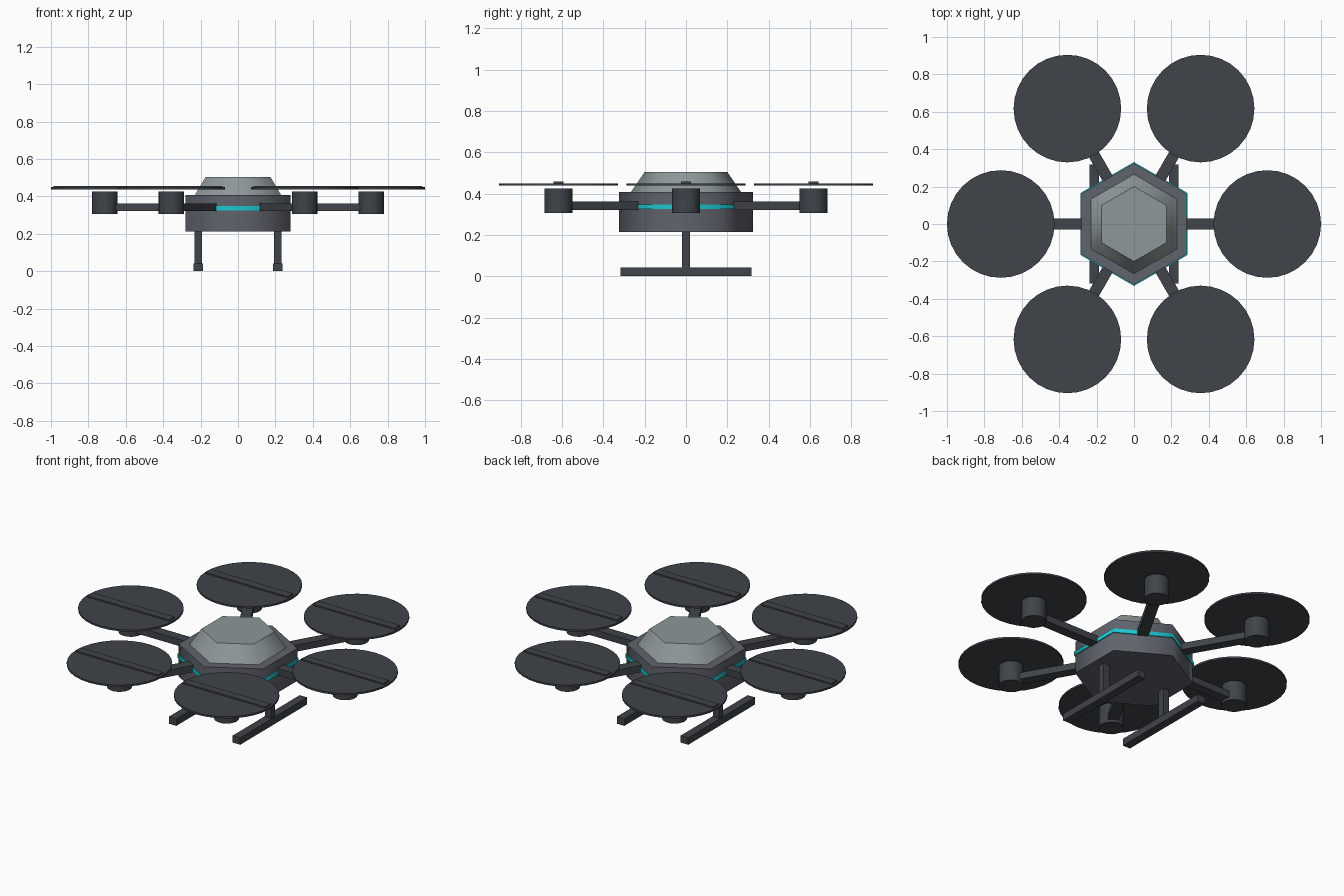
import bpy, math
from math import radians, cos, sin

if "Cube" in bpy.data.objects:
    bpy.data.objects.remove(bpy.data.objects["Cube"])


def material(name, rgb):
    m = bpy.data.materials.new(name)
    m.diffuse_color = (*rgb, 1)
    m.use_nodes = True
    m.node_tree.nodes["Principled BSDF"].inputs["Base Color"].default_value = m.diffuse_color
    return m


HULL = material("slate grey", (0.115, 0.125, 0.150))
DOME = material("pale grey", (0.27, 0.31, 0.315))
DARK = material("charcoal", (0.050, 0.058, 0.068))
TEAL = material("teal", (0.012, 0.56, 0.62))


def finish(name, mat, smooth=None):
    ob = bpy.context.object
    ob.name = name
    ob.data.materials.append(mat)
    if smooth:
        bpy.ops.object.shade_smooth_by_angle(angle=radians(smooth))
    return ob


def prism(name, mat, sides, r1, r2, z0, z1, x=0, y=0, smooth=None):
    bpy.ops.mesh.primitive_cone_add(vertices=sides, radius1=r1, radius2=r2,
                                    depth=z1 - z0, location=(x, y, (z0 + z1) / 2))
    return finish(name, mat, smooth)


def box(name, mat, size, loc, angle=0):
    bpy.ops.mesh.primitive_cube_add(size=1, location=loc, rotation=(0, 0, angle))
    bpy.context.object.scale = size
    bpy.ops.object.transform_apply(location=False, rotation=False, scale=True)
    return finish(name, mat)


# Hexagonal hull, corners pointing front and back
prism("hull", HULL, 6, 0.325, 0.325, 0.213, 0.408, smooth=65)
prism("light_band", TEAL, 6, 0.331, 0.331, 0.324, 0.348, smooth=65)
prism("dome", DOME, 6, 0.267, 0.20, 0.406, 0.504, smooth=55)

# Six arms, each with motor, rotor disc and blade
ARM = 0.7125
for i in range(6):
    a = radians(60 * i)
    x, y = ARM * cos(a), ARM * sin(a)
    mid = 0.45
    box(f"arm_{i}", DARK, (0.5, 0.06, 0.04), (mid * cos(a), mid * sin(a), 0.341), a)
    prism(f"motor_{i}", DARK, 24, 0.068, 0.068, 0.305, 0.425, x, y, smooth=40)
    prism(f"rotor_disc_{i}", DARK, 32, 0.2875, 0.2875, 0.438, 0.449, x, y, smooth=40)
    box(f"blade_{i}", DARK, (0.546, 0.05, 0.016), (x, y, 0.449))

# Landing gear
for side, s in (("left", -1), ("right", 1)):
    box(f"leg_{side}", DARK, (0.04, 0.04, 0.19), (s * 0.2125, 0, 0.125))
    box(f"skid_{side}", DARK, (0.05, 0.636, 0.042), (s * 0.2125, 0, 0.021))
